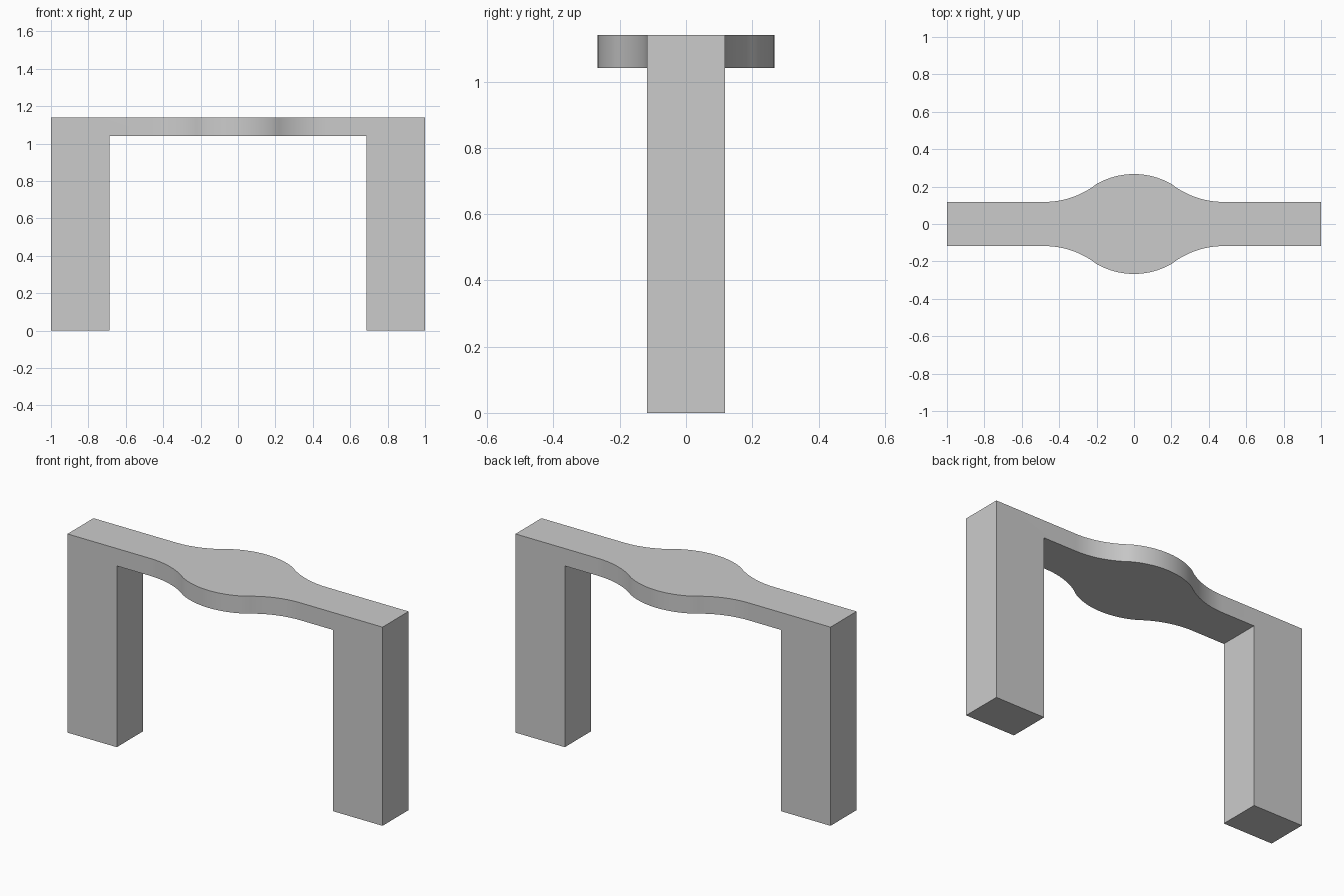
import bpy, bmesh, math

if "Cube" in bpy.data.objects:
    bpy.data.objects.remove(bpy.data.objects["Cube"])

HEIGHT, UNDERSIDE, INNER_X = 1.14, 1.04, 0.687
HALF_W, BULGE, KNEE_X, KNEE_Y, FLAT_X = 0.118, 0.267, 0.20, 0.214, 0.48


def arc_drop(dx, radius):
    return radius - math.sqrt(radius * radius - dx * dx)


def arc_radius(width, rise):
    return (width * width + rise * rise) / (2 * rise)


def half_width(x):
    # convex crown in the middle, concave flare out to the straight ends
    x = abs(x)
    if x <= KNEE_X:
        return BULGE - arc_drop(x, arc_radius(KNEE_X, BULGE - KNEE_Y))
    if x < FLAT_X:
        return HALF_W + arc_drop(FLAT_X - x, arc_radius(FLAT_X - KNEE_X, KNEE_Y - HALF_W))
    return HALF_W


def shade(obj):
    bpy.ops.object.select_all(action='DESELECT')
    obj.select_set(True)
    bpy.context.view_layer.objects.active = obj
    bpy.ops.object.shade_smooth_by_angle(angle=math.radians(30))


# Plan outline extruded to full height
n = 48
xs = [-1.0] + [-FLAT_X + 2 * FLAT_X * i / n for i in range(n + 1)] + [1.0]
outline = [(x, -half_width(x)) for x in xs] + [(x, half_width(x)) for x in reversed(xs)]
bm = bmesh.new()
face = bm.faces.new([bm.verts.new((x, y, 0)) for x, y in outline])
ext = bmesh.ops.extrude_face_region(bm, geom=[face])
top = [v for v in ext['geom'] if isinstance(v, bmesh.types.BMVert)]
bmesh.ops.translate(bm, verts=top, vec=(0, 0, HEIGHT))
bmesh.ops.recalc_face_normals(bm, faces=bm.faces)
mesh = bpy.data.meshes.new("bridge_frame")
bm.to_mesh(mesh)
bm.free()
frame = bpy.data.objects.new("bridge_frame", mesh)
bpy.context.collection.objects.link(frame)

# Opening between the legs
bpy.ops.mesh.primitive_cube_add(size=1, location=(0, 0, UNDERSIDE / 2 - 0.1))
opening = bpy.context.object
opening.name = "opening_cutter"
opening.scale = (2 * INNER_X, 1, UNDERSIDE + 0.2)
bpy.context.view_layer.update()

cut = frame.modifiers.new("opening", 'BOOLEAN')
cut.operation = 'DIFFERENCE'
cut.solver = 'EXACT'
cut.object = opening
bpy.ops.object.select_all(action='DESELECT')
frame.select_set(True)
bpy.context.view_layer.objects.active = frame
bpy.ops.object.modifier_apply(modifier=cut.name)
bpy.data.objects.remove(opening)
shade(frame)
